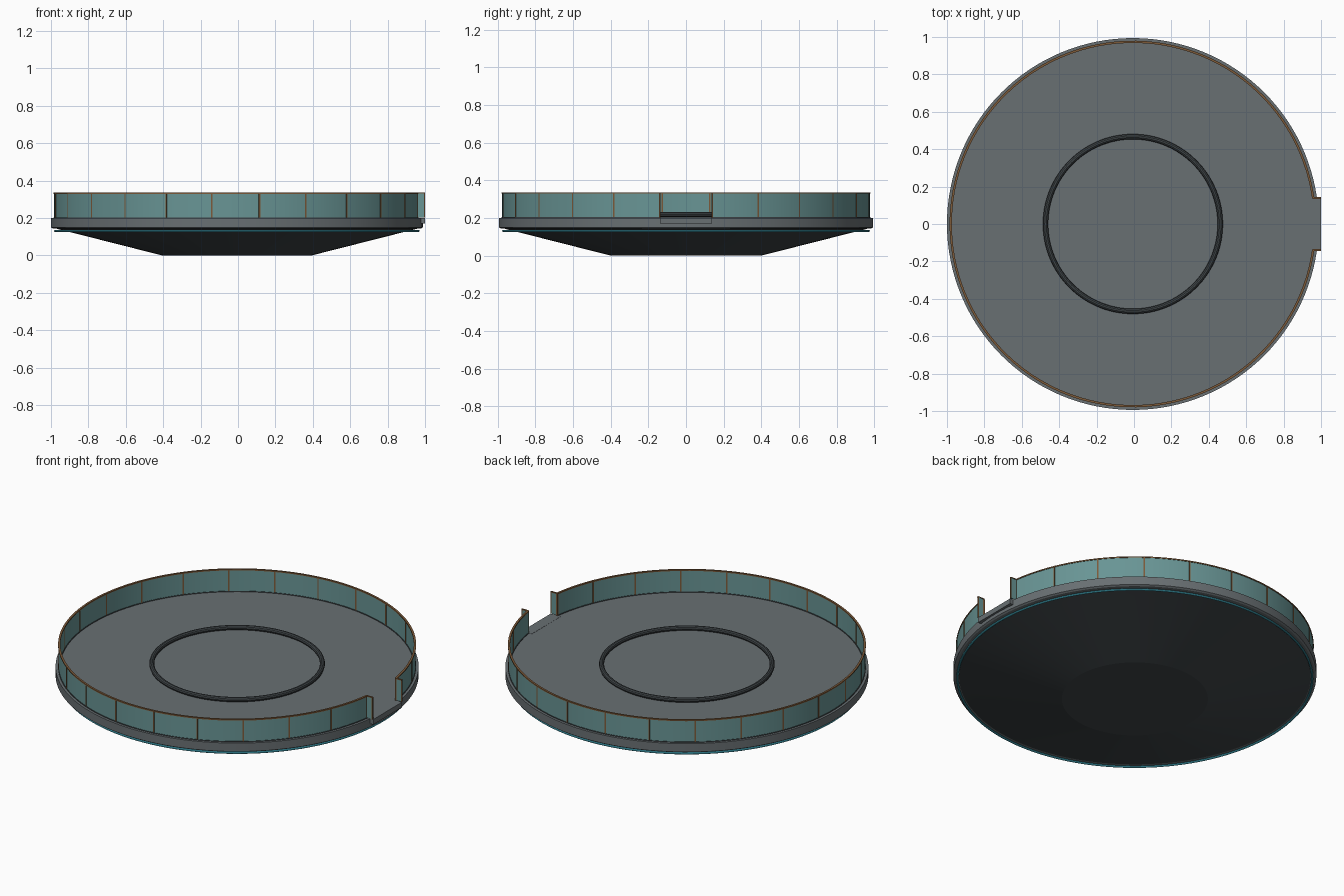
import bpy, bmesh, math
from mathutils import Matrix

if "Cube" in bpy.data.objects:
    bpy.data.objects.remove(bpy.data.objects["Cube"])

CX = -0.006                      # disc centre; the gate lip reaches x = 1
GATE = math.radians(8.2)         # half angle of the opening
R = 0.974                        # railing radius


def material(name, rgb):
    m = bpy.data.materials.new(name)
    m.diffuse_color = (*rgb, 1)
    m.use_nodes = True
    m.node_tree.nodes["Principled BSDF"].inputs["Base Color"].default_value = m.diffuse_color
    return m


DECK = material("deck_grey", (0.14, 0.16, 0.17))
DARK = material("dark_grey", (0.05, 0.06, 0.065))
GLASS = material("teal_glass", (0.14, 0.30, 0.30))
BRONZE = material("bronze", (0.20, 0.10, 0.04))
GLOW = material("cyan_glow", (0.08, 0.55, 0.70))


def finish(name, bm, mat):
    bmesh.ops.remove_doubles(bm, verts=bm.verts, dist=1e-5)
    bmesh.ops.recalc_face_normals(bm, faces=bm.faces)
    me = bpy.data.meshes.new(name)
    bm.to_mesh(me)
    bm.free()
    me.materials.append(mat)
    ob = bpy.data.objects.new(name, me)
    bpy.context.collection.objects.link(ob)
    bpy.context.view_layer.objects.active = ob
    ob.select_set(True)
    bpy.ops.object.shade_smooth_by_angle(angle=math.radians(12))
    ob.select_set(False)
    return ob


def lathe(name, profile, mat, closed=True, a0=0.0, a1=2 * math.pi, seg=128):
    """Spin an (r, z) profile around the disc axis, capping partial arcs."""
    bm = bmesh.new()
    full = a1 - a0 > 6.28
    rows = []
    for i in range(seg if full else seg + 1):
        a = a0 + (a1 - a0) * i / seg
        rows.append([bm.verts.new((CX + r * math.cos(a), r * math.sin(a), z))
                     for r, z in profile])
    n = len(profile)
    for i in range(seg):
        p, q = rows[i], rows[(i + 1) % len(rows)]
        for j in range(n if closed else n - 1):
            k = (j + 1) % n
            bm.faces.new((p[j], q[j], q[k], p[k]))
    if not full:
        bm.faces.new(rows[0])
        bm.faces.new(rows[-1])
    elif not closed:
        for j in (0, n - 1):
            bm.faces.new([row[j] for row in rows])
    return finish(name, bm, mat)


def rect(r0, r1, z0, z1):
    return [(r0, z0), (r1, z0), (r1, z1), (r0, z1)]


def tube(r, z, t, n=10):
    return [(r + t * math.cos(2 * math.pi * i / n), z + t * math.sin(2 * math.pi * i / n))
            for i in range(n)]


def box(name, lo, hi, mat, angle=0.0):
    """Box given by corners, then turned about the disc axis."""
    bm = bmesh.new()
    size = [b - a for a, b in zip(lo, hi)]
    mid = [(a + b) / 2 for a, b in zip(lo, hi)]
    bmesh.ops.create_cube(bm, size=1, matrix=Matrix.Translation(mid) @ Matrix.Diagonal((*size, 1)))
    bmesh.ops.transform(bm, verts=bm.verts,
                        matrix=Matrix.Translation((CX, 0, 0)) @ Matrix.Rotation(angle, 4, 'Z'))
    return finish(name, bm, mat)


# hull: conical underside, rim and deck
lathe("underside_cone", [(0.40, 0.0), (0.905, 0.128), (0.962, 0.142), (0.962, 0.15)], DARK, closed=False)
lathe("deck_disc", [(0.955, 0.144), (0.985, 0.144), (0.994, 0.15), (0.994, 0.20)], DECK, closed=False)
lathe("glow_ring", tube(0.971, 0.131, 0.006), GLOW)
lathe("deck_ring", tube(0.467, 0.218, 0.014), DARK)

# curved railing, open at the gate
arc = dict(a0=GATE, a1=2 * math.pi - GATE, seg=115)
lathe("glass_wall", rect(R - 0.003, R + 0.003, 0.20, 0.332), GLASS, **arc)
lathe("top_rail", rect(R - 0.006, R + 0.006, 0.329, 0.336), BRONZE, **arc)
lathe("base_rail", rect(R - 0.006, R + 0.006, 0.199, 0.204), DARK, **arc)
for i in range(24):
    a = GATE + (2 * math.pi - 2 * GATE) * i / 23
    box(f"rail_post_{i + 1}", (R - 0.005, -0.004, 0.20), (R + 0.005, 0.004, 0.333), BRONZE, a)

# gate: projecting lip and two short side wings
E = 1.0 - CX
box("gate_lip", (0.94, -0.137, 0.17), (E, 0.137, 0.201), DECK)
for side, s in (("left", 1), ("right", -1)):
    y = s * 0.139
    box(f"gate_wing_{side}", (R - 0.012, y - 0.003, 0.203), (E - 0.002, y + 0.003, 0.333), GLASS)
    box(f"gate_wing_top_{side}", (R - 0.012, y - 0.005, 0.331), (E, y + 0.005, 0.336), BRONZE)
    box(f"gate_wing_edge_{side}", (E - 0.006, y - 0.004, 0.203), (E, y + 0.004, 0.334), BRONZE)
